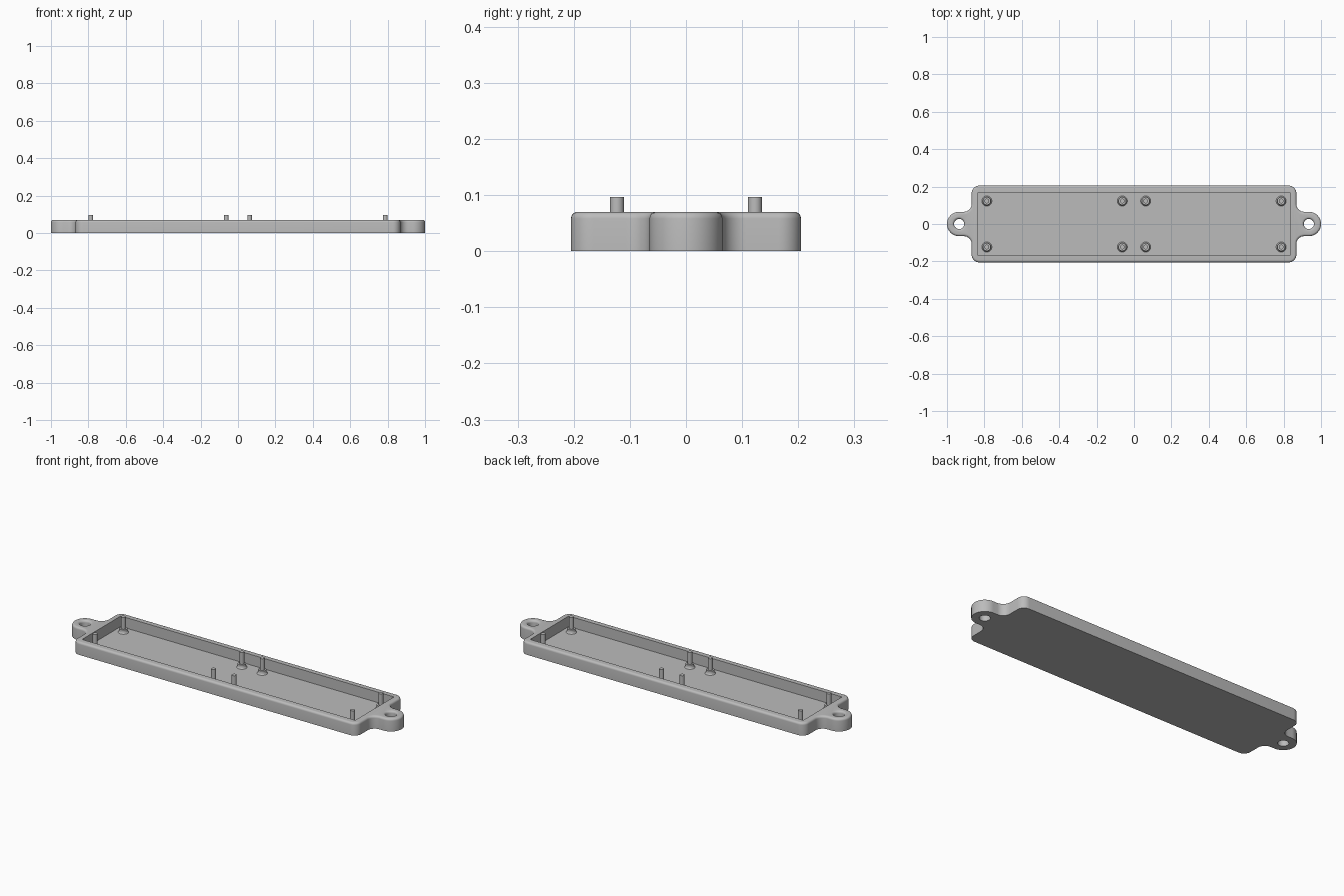
import bpy, bmesh
from math import sin, cos, pi, radians

if "Cube" in bpy.data.objects:
    bpy.data.objects.remove(bpy.data.objects["Cube"])

HALF_X, HALF_Y, HEIGHT = 0.868, 0.205, 0.07
CORNER, LUG, FILLET, ROUND = 0.04, 0.065, 0.042, 0.012
FLOOR = 0.012
LUG_X = 1 - LUG

grey = bpy.data.materials.new("plain grey")
grey.use_nodes = True
colour = (0.5, 0.5, 0.5, 1)
grey.diffuse_color = colour
grey.node_tree.nodes["Principled BSDF"].inputs["Base Color"].default_value = colour


def make_object(name, bm):
    bmesh.ops.recalc_face_normals(bm, faces=bm.faces)
    mesh = bpy.data.meshes.new(name)
    bm.to_mesh(mesh)
    bm.free()
    mesh.materials.append(grey)
    obj = bpy.data.objects.new(name, mesh)
    bpy.context.collection.objects.link(obj)
    return obj


def loft(name, rings):
    """Skin a stack of matching rings and cap both ends."""
    bm = bmesh.new()
    loops = [[bm.verts.new(p) for p in ring] for ring in rings]
    n = len(loops[0])
    for a, b in zip(loops, loops[1:]):
        for i in range(n):
            j = (i + 1) % n
            bm.faces.new((a[i], a[j], b[j], b[i]))
    bm.faces.new(loops[0])
    bm.faces.new(loops[-1])
    return make_object(name, bm)


def lathe(name, x, y, profile, sides=32):
    turns = [2 * pi * i / sides for i in range(sides)]
    return loft(name, [[(x + r * cos(t), y + r * sin(t), z) for t in turns]
                       for r, z in profile])


def arc(cx, cy, r, start, end, steps):
    angles = [radians(start + (end - start) * i / steps) for i in range(steps + 1)]
    return [(cx + r * cos(a), cy + r * sin(a)) for a in angles]


def outline(inset, z):
    """Rounded tray with a filleted lug at each end, moved in by inset."""
    q = arc(HALF_X - CORNER, HALF_Y - CORNER, CORNER - inset, 90, 0, 8)
    q += arc(HALF_X + FILLET, LUG + FILLET, FILLET + inset, 180, 270, 8)
    q += arc(LUG_X, 0, LUG - inset, 90, 0, 16)
    right = q + [(x, -y) for x, y in reversed(q[:-1])]
    left = [(-x, y) for x, y in reversed(right)]
    return [(x, y, z) for x, y in right + left]


def smooth(obj):
    bpy.ops.object.select_all(action="DESELECT")
    obj.select_set(True)
    bpy.context.view_layer.objects.active = obj
    bpy.ops.object.shade_smooth_by_angle(angle=radians(30))


# Tray body with a rounded top edge
steps = [radians(90 * i / 5) for i in range(6)]
tray = loft("tray", [outline(0, 0)] + [
    outline(ROUND * (1 - cos(a)), HEIGHT - ROUND * (1 - sin(a))) for a in steps])

# Cutters: square-cornered pocket and flared lug holes
bm = bmesh.new()
bmesh.ops.create_cube(bm, size=1)
bmesh.ops.scale(bm, vec=(1.67, 0.338, 0.2), verts=bm.verts)
bmesh.ops.translate(bm, vec=(0, 0, FLOOR + 0.1), verts=bm.verts)
cutters = [make_object("pocket_cutter", bm)]
hole = 0.027
flare = [(hole + ROUND * (1 - cos(a)), HEIGHT - ROUND * (1 - sin(a))) for a in steps]
for side in (-1, 1):
    cutters.append(lathe("hole_cutter", side * LUG_X, 0,
                         [(hole, -0.05)] + flare + [(hole + ROUND, 0.12)]))

bpy.context.view_layer.objects.active = tray
for cutter in cutters:
    cutter.hide_render = True
    cut = tray.modifiers.new("cut", "BOOLEAN")
    cut.operation = "DIFFERENCE"
    cut.solver = "EXACT"
    cut.object = cutter
    bpy.ops.object.modifier_apply(modifier=cut.name)
    bpy.data.objects.remove(cutter)
smooth(tray)

# Standoffs: flared foot, shoulder and tall locating pin
post = [(0.027, FLOOR - 0.004), (0.027, FLOOR), (0.023, FLOOR + 0.004),
        (0.021, FLOOR + 0.009), (0.021, 0.033), (0.0125, 0.033), (0.0125, 0.097)]
for x in (-0.787, -0.0625, 0.0625, 0.787):
    for y in (-0.123, 0.123):
        smooth(lathe("standoff_pin", x, y, post, 24))
